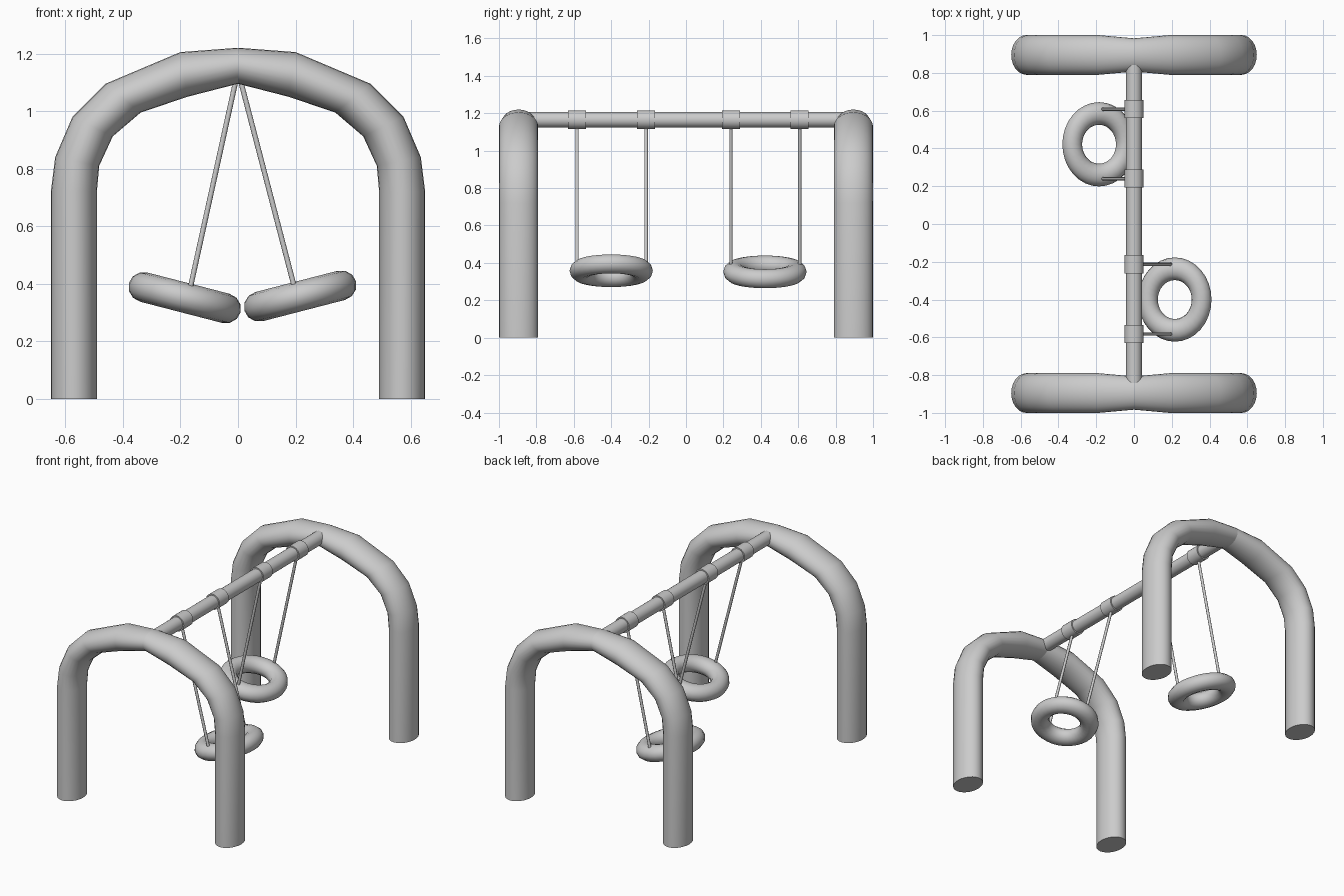
import bpy, bmesh, math
from mathutils import Vector

cube = bpy.data.objects.get("Cube")
if cube:
    bpy.data.objects.remove(cube, do_unlink=True)


def smooth(obj, angle=40):
    bpy.ops.object.select_all(action='DESELECT')
    obj.select_set(True)
    bpy.context.view_layer.objects.active = obj
    bpy.ops.object.shade_smooth_by_angle(angle=math.radians(angle))


def make(name, bm):
    bmesh.ops.recalc_face_normals(bm, faces=bm.faces)
    mesh = bpy.data.meshes.new(name)
    bm.to_mesh(mesh)
    bm.free()
    obj = bpy.data.objects.new(name, mesh)
    bpy.context.collection.objects.link(obj)
    return obj


def rod(name, start, end, radius, sides):
    start, end = Vector(start), Vector(end)
    axis = end - start
    bpy.ops.mesh.primitive_cylinder_add(vertices=sides, radius=radius, depth=axis.length,
                                        location=(start + end) / 2)
    obj = bpy.context.object
    obj.name = name
    obj.rotation_euler = axis.to_track_quat('Z', 'Y').to_euler()
    smooth(obj)


def bridge(bm, a, b):
    n = len(a)
    for i in range(n):
        j = (i + 1) % n
        bm.faces.new((a[i], a[j], b[j], b[i]))


# Arched tube frame: outer and inner edge (x, z) and half depth for each ring
ARCH = [
    ((0.65, 0), (0.49, 0), 0.105),
    ((0.65, 0.72), (0.49, 0.72), 0.105),
    ((0.635, 0.84), (0.482, 0.81), 0.105),
    ((0.575, 0.98), (0.435, 0.912), 0.105),
    ((0.46, 1.095), (0.338, 0.995), 0.105),
    ((0.2, 1.205), (0.175, 1.05), 0.105),
    ((0, 1.22), (0, 1.095), 0.088),
]


def arch(name, y):
    sides = 24
    bm = bmesh.new()
    rings = []
    for outer, inner, depth in ARCH:
        outer, inner = Vector(outer), Vector(inner)
        mid, half = (outer + inner) / 2, (outer - inner) / 2
        ring = []
        for i in range(sides):
            t = math.tau * i / sides
            p = mid + half * math.cos(t)
            ring.append(bm.verts.new((p.x, depth * math.sin(t), p.y)))
        rings.append(ring)
    for a, b in zip(rings, rings[1:]):
        bridge(bm, a, b)
    bm.faces.new(rings[0])
    obj = make(name, bm)
    obj.location.y = y
    smooth(obj)
    # Two halves meet in a visible seam at the top
    mirror = obj.modifiers.new("Mirror", 'MIRROR')
    mirror.use_mirror_merge = False


arch("front_arch", -0.895)
arch("back_arch", 0.895)

# Crossbar between the arches
BAR_Z = 1.165
rod("crossbar", (0, -0.89, BAR_Z), (0, 0.89, BAR_Z), 0.042, 24)


def swing(name, side, seat, ropes):
    # Collars on the bar, each with a straight hanger down to the seat
    for label, y in zip(("front", "back"), ropes):
        rod(f"{name}_{label}_collar", (0, y - 0.048, BAR_Z), (0, y + 0.048, BAR_Z), 0.05, 24)
        rod(f"{name}_{label}_hanger", (0, y, 1.14), (seat[0] - side * 0.018, y, 0.38), 0.009, 10)
    # Ring seat, slightly oval and tilted with the swing
    bpy.ops.mesh.primitive_torus_add(major_segments=32, minor_segments=12,
                                     major_radius=0.163, minor_radius=0.06, location=seat)
    obj = bpy.context.object
    obj.name = f"{name}_ring_seat"
    obj.scale = (0.9, 1, 0.87)
    obj.rotation_euler.y = -side * math.radians(14.5)
    smooth(obj, 60)


swing("front_swing", 1, (0.216, -0.4, 0.358), (-0.582, -0.213))
swing("back_swing", -1, (-0.185, 0.422, 0.352), (0.608, 0.24))
